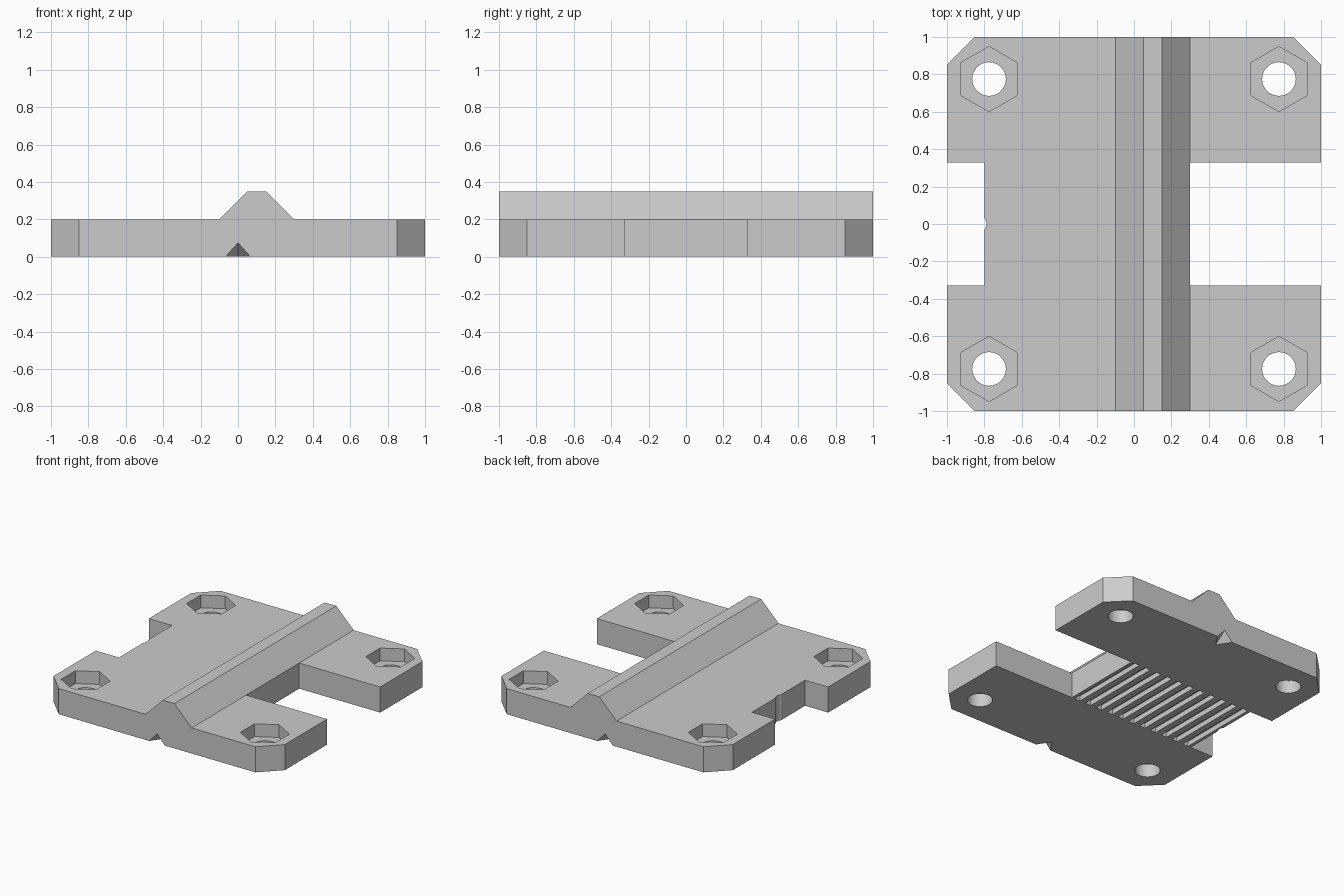
import bpy
import bmesh
import math
from mathutils import Vector

cube = bpy.data.objects.get("Cube")
if cube:
    bpy.data.objects.remove(cube, do_unlink=True)

grey = bpy.data.materials.new("plastic_grey")
grey.use_nodes = True
colour = (0.6, 0.6, 0.6, 1)
grey.diffuse_color = colour
grey.node_tree.nodes["Principled BSDF"].inputs["Base Color"].default_value = colour

HALF, THICK = 1.0, 0.2
BOLT = 0.775
SLOT = 0.328
CORNERS = [(sx, sy) for sx in (-1, 1) for sy in (-1, 1)]


def add_prism(bm, points, sweep):
    """Extrude a flat polygon along the sweep vector into a closed solid."""
    base = bm.faces.new([bm.verts.new(p) for p in points])
    out = bmesh.ops.extrude_face_region(bm, geom=[base], use_keep_orig=True)
    verts = [v for v in out["geom"] if isinstance(v, bmesh.types.BMVert)]
    bmesh.ops.translate(bm, verts=verts, vec=Vector(sweep))


def add_box(bm, x0, x1, y0, y1, z0, z1):
    ring = [(x0, y0, z0), (x1, y0, z0), (x1, y1, z0), (x0, y1, z0)]
    add_prism(bm, ring, (0, 0, z1 - z0))


def add_round(bm, x, y, radius, sides, z0, z1):
    """Upright prism with one corner pointing along y."""
    angles = [math.tau * i / sides + math.pi / 2 for i in range(sides)]
    ring = [(x + radius * math.cos(a), y + radius * math.sin(a), z0) for a in angles]
    add_prism(bm, ring, (0, 0, z1 - z0))


def finish(bm, name):
    bmesh.ops.recalc_face_normals(bm, faces=bm.faces)
    mesh = bpy.data.meshes.new(name)
    bm.to_mesh(mesh)
    bm.free()
    obj = bpy.data.objects.new(name, mesh)
    bpy.context.collection.objects.link(obj)
    return obj


# Plate and raised ridge as one swept profile
bm = bmesh.new()
profile = [(-HALF, 0), (HALF, 0), (HALF, THICK), (0.3, THICK),
           (0.15, 0.35), (0.05, 0.35), (-0.1, THICK), (-HALF, THICK)]
add_prism(bm, [(x, -HALF, z) for x, z in profile], (0, 2 * HALF, 0))
plate = finish(bm, "clamp_plate")
plate.data.materials.append(grey)

cutters = []

# Side slots and cut-off corners
bm = bmesh.new()
add_box(bm, 0.3, 1.2, -SLOT, SLOT, -0.1, 0.5)
add_box(bm, -1.2, -0.8, -SLOT, SLOT, -0.1, 0.5)
for sx, sy in CORNERS:
    tri = [(0.85, 1.0), (0.75, 1.1), (1.1, 1.1), (1.1, 0.75), (1.0, 0.85)]
    add_prism(bm, [(sx * x, sy * y, -0.1) for x, y in tri], (0, 0, 0.6))
cutters.append(finish(bm, "outline_cutter"))

# Hexagonal nut pockets
bm = bmesh.new()
for sx, sy in CORNERS:
    add_round(bm, sx * BOLT, sy * BOLT, 0.174, 6, 0.1, 0.4)
cutters.append(finish(bm, "nut_cutter"))

# Bolt holes and the small relief in the left-hand slot wall
bm = bmesh.new()
for sx, sy in CORNERS:
    add_round(bm, sx * BOLT, sy * BOLT, 0.09, 32, -0.1, 0.4)
add_round(bm, -0.84, 0, 0.052, 16, -0.1, 0.4)
cutters.append(finish(bm, "hole_cutter"))

# Belt tooth grooves under the middle
bm = bmesh.new()
for i in range(11):
    x = 0.25 - 0.1 * i
    add_box(bm, x - 0.025, x + 0.025, -SLOT, SLOT, -0.1, 0.04)
cutters.append(finish(bm, "groove_cutter"))

# Pointed notches under the front and back edges
bm = bmesh.new()
for sy in (-1, 1):
    ends = [(-0.2, 1.1, -0.075), (0.2, 1.1, -0.075), (0, 1.1, 0.15), (0, 0.8, -0.075)]
    a, b, top, tip = [bm.verts.new((x, sy * y, z)) for x, y, z in ends]
    for tri in ((a, b, top), (a, b, tip), (b, top, tip), (a, top, tip)):
        bm.faces.new(tri)
cutters.append(finish(bm, "notch_cutter"))

# Apply every cut, then discard the cutters
bpy.context.view_layer.objects.active = plate
for cutter in cutters:
    cutter.hide_render = True
    mod = plate.modifiers.new(cutter.name, "BOOLEAN")
    mod.operation = "DIFFERENCE"
    mod.solver = "EXACT"
    mod.object = cutter
    bpy.ops.object.modifier_apply(modifier=mod.name)
    bpy.data.objects.remove(cutter, do_unlink=True)

# Smooth only the round bores
bpy.ops.object.select_all(action="DESELECT")
plate.select_set(True)
bpy.ops.object.shade_smooth_by_angle(angle=math.radians(25))
